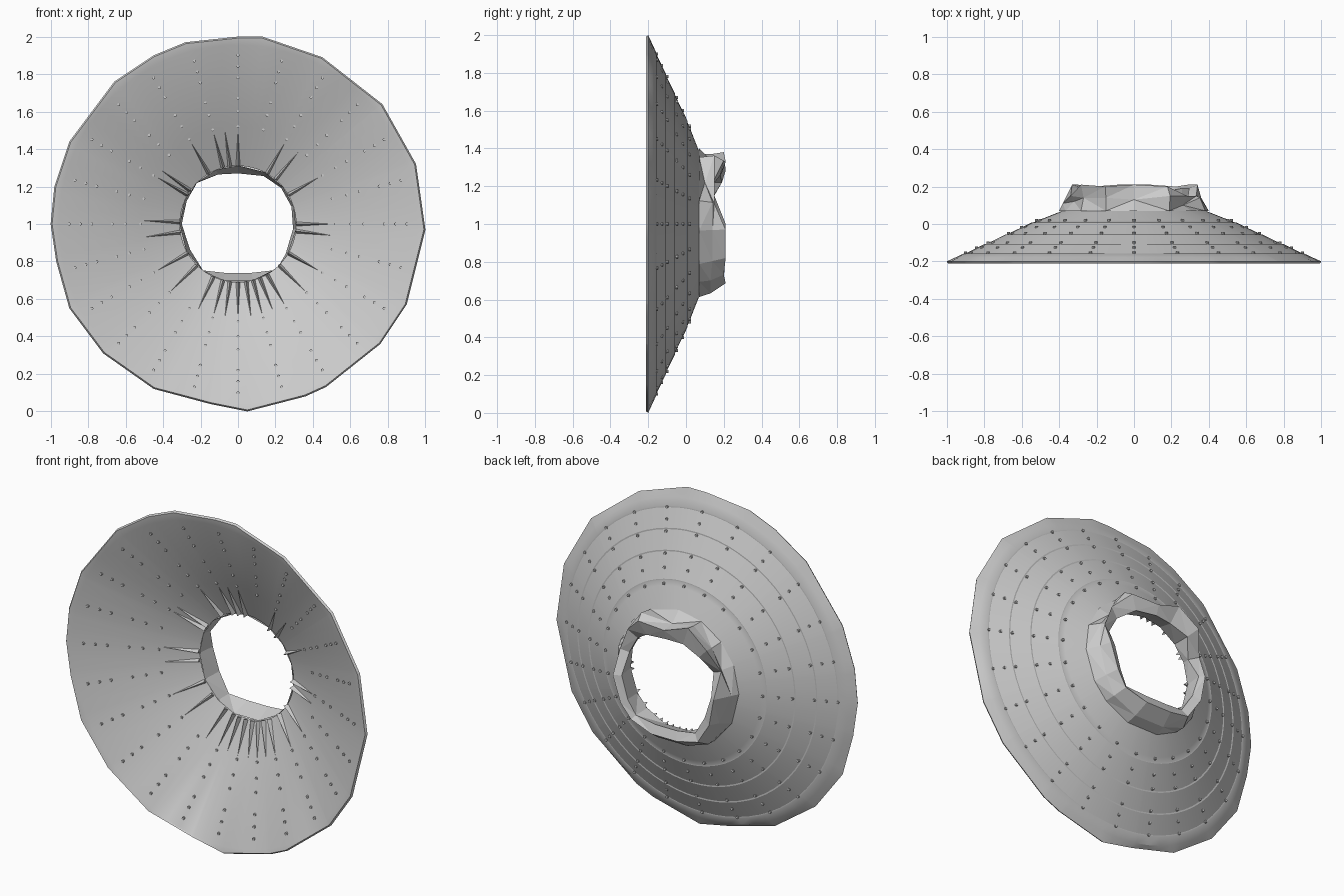
import bpy, bmesh, math
from math import sin, cos, pi, atan2

if "Cube" in bpy.data.objects:
    bpy.data.objects.remove(bpy.data.objects["Cube"])


def pt(r, a, y):
    # point around the y axis, angle measured clockwise from the top
    return (r * sin(a), y, 1 + r * cos(a))


def make(name, bm, smooth=None):
    bmesh.ops.recalc_face_normals(bm, faces=bm.faces[:])
    me = bpy.data.meshes.new(name)
    bm.to_mesh(me)
    bm.free()
    ob = bpy.data.objects.new(name, me)
    bpy.context.collection.objects.link(ob)
    if smooth:
        bpy.ops.object.select_all(action='DESELECT')
        ob.select_set(True)
        bpy.context.view_layer.objects.active = ob
        bpy.ops.object.shade_smooth_by_angle(angle=math.radians(smooth))
    return ob


def loft(bm, rings, closed=False):
    vs = [[bm.verts.new(p) for p in ring] for ring in rings]
    n = len(rings[0])
    pairs = list(zip(vs, vs[1:])) + ([(vs[-1], vs[0])] if closed else [])
    for a, b in pairs:
        for i in range(n):
            j = (i + 1) % n
            bm.faces.new((a[i], a[j], b[j], b[i]))


def poly_radius(poly, a):
    # distance from the centre to a polygon outline in direction a
    dx, dz = sin(a), cos(a)
    for (x1, z1), (x2, z2) in zip(poly, poly[1:] + poly[:1]):
        z1, z2 = z1 - 1, z2 - 1
        ex, ez = x2 - x1, z2 - z1
        det = ex * dz - ez * dx
        if abs(det) < 1e-9:
            continue
        t = (ez * x1 - ex * z1) / -det * -1
        t = (ex * z1 - ez * x1) / det
        s = (dx * z1 - dz * x1) / det
        if t > 0 and -1e-6 <= s <= 1 + 1e-6:
            return t
    return 0.99


def back_y(r):
    return 0.02 - (r - 0.52) * 0.458


# Conical dish with an irregular faceted rim and stepped seams on the back
RIM = [(0.13, 2.0), (0.45, 1.89), (0.77, 1.64), (0.95, 1.32), (1.0, 0.97), (0.9, 0.57),
       (0.76, 0.36), (0.47, 0.13), (0.36, 0.08), (0.05, 0.0), (-0.15, 0.04), (-0.45, 0.12),
       (-0.72, 0.31), (-0.9, 0.55), (-0.97, 0.8), (-1.0, 1.0), (-0.98, 1.2), (-0.9, 1.44),
       (-0.66, 1.76), (-0.45, 1.9), (-0.28, 1.97), (0.0, 2.0)]
angles = sorted(set([2 * pi * i / 72 for i in range(72)] +
                    [atan2(x, z - 1) % (2 * pi) for x, z in RIM]))
profile = [(0.31, 0.085), (0.52, -0.01), (0.955, -0.205)]
back = [(0.95, back_y(0.95))]
for r in (0.902, 0.793, 0.684, 0.54):
    back += [(r + 0.004, back_y(r + 0.004)), (r - 0.004, back_y(r + 0.004))]
back += [(0.51, 0.02), (0.37, 0.075)]
bm = bmesh.new()
rings = [[pt(r, a, y) for a in angles] for r, y in profile]
rings.append([pt(poly_radius(RIM, a) - 0.008, a, -0.212) for a in angles])
rings.append([pt(poly_radius(RIM, a), a, -0.2) for a in angles])
rings += [[pt(r, a, y) for a in angles] for r, y in back]
loft(bm, rings)
make("dish", bm, 25)

# Jagged folded collar behind the opening: (angle, mid r, mid y, lip r, lip y, hole r)
FOLDS = [(0, .34, .13, .33, .21, .27), (28, .41, .15, .38, .20, .29), (50, .34, .10, .37, .15, .30),
         (72, .37, .14, .35, .15, .30), (95, .36, .14, .34, .21, .295), (122, .37, .14, .34, .21, .30),
         (140, .39, .13, .35, .20, .32), (165, .38, .13, .325, .21, .27), (195, .38, .13, .325, .21, .27),
         (217, .40, .13, .36, .20, .31), (242, .36, .14, .34, .21, .29), (270, .38, .11, .33, .21, .30),
         (294, .35, .12, .37, .15, .30), (315, .38, .14, .40, .21, .31), (338, .40, .14, .41, .20, .285)]
fa = [math.radians(f[0]) for f in FOLDS]
bm = bmesh.new()
loft(bm, [
    [pt(0.40, a, 0.07) for a in fa],
    [pt(f[1], a, f[2]) for f, a in zip(FOLDS, fa)],
    [pt(f[3], a, f[4]) for f, a in zip(FOLDS, fa)],
    [pt(f[5], a, f[4] - 0.02) for f, a in zip(FOLDS, fa)],
    [pt(0.312, a, 0.08) for a in fa]])
bmesh.ops.triangulate(bm, faces=bm.faces[:])
make("collar", bm)

# Thin tapering pleats on the inside of the dish
bm = bmesh.new()
for deg in (0, 30, 40, 60, 90, 97, 120, 135, 150, 158, 165, 172, 180, 188, 195, 205,
            225, 240, 262, 272, 300, 305, 330, 345, 352):
    a = math.radians(deg)
    w = 0.035
    tip = bm.verts.new(pt(0.50, a, -0.003))
    l = bm.verts.new(pt(0.315, a - w, 0.08))
    r = bm.verts.new(pt(0.315, a + w, 0.08))
    top = bm.verts.new(pt(0.305, a, 0.055))
    for f in ((tip, l, top), (tip, top, r), (l, r, top), (tip, r, l)):
        bm.faces.new(f)
make("inner_pleats", bm)

# Rivets through the shell in 24 radial rows
bm = bmesh.new()
for i in range(24):
    a = 2 * pi * i / 24
    for r in (0.52, 0.60, 0.67, 0.78, 0.84, 0.90):
        cx, _, cz = pt(r, a, 0)
        ends = []
        for y in (back_y(r) + 0.006, back_y(r) - 0.036):
            ends.append([bm.verts.new((cx + 0.008 * cos(k * pi / 4), y, cz + 0.008 * sin(k * pi / 4)))
                         for k in range(8)])
        for k in range(8):
            j = (k + 1) % 8
            bm.faces.new((ends[0][k], ends[0][j], ends[1][j], ends[1][k]))
        bm.faces.new(ends[0])
        bm.faces.new(ends[1])
make("rivets", bm)
